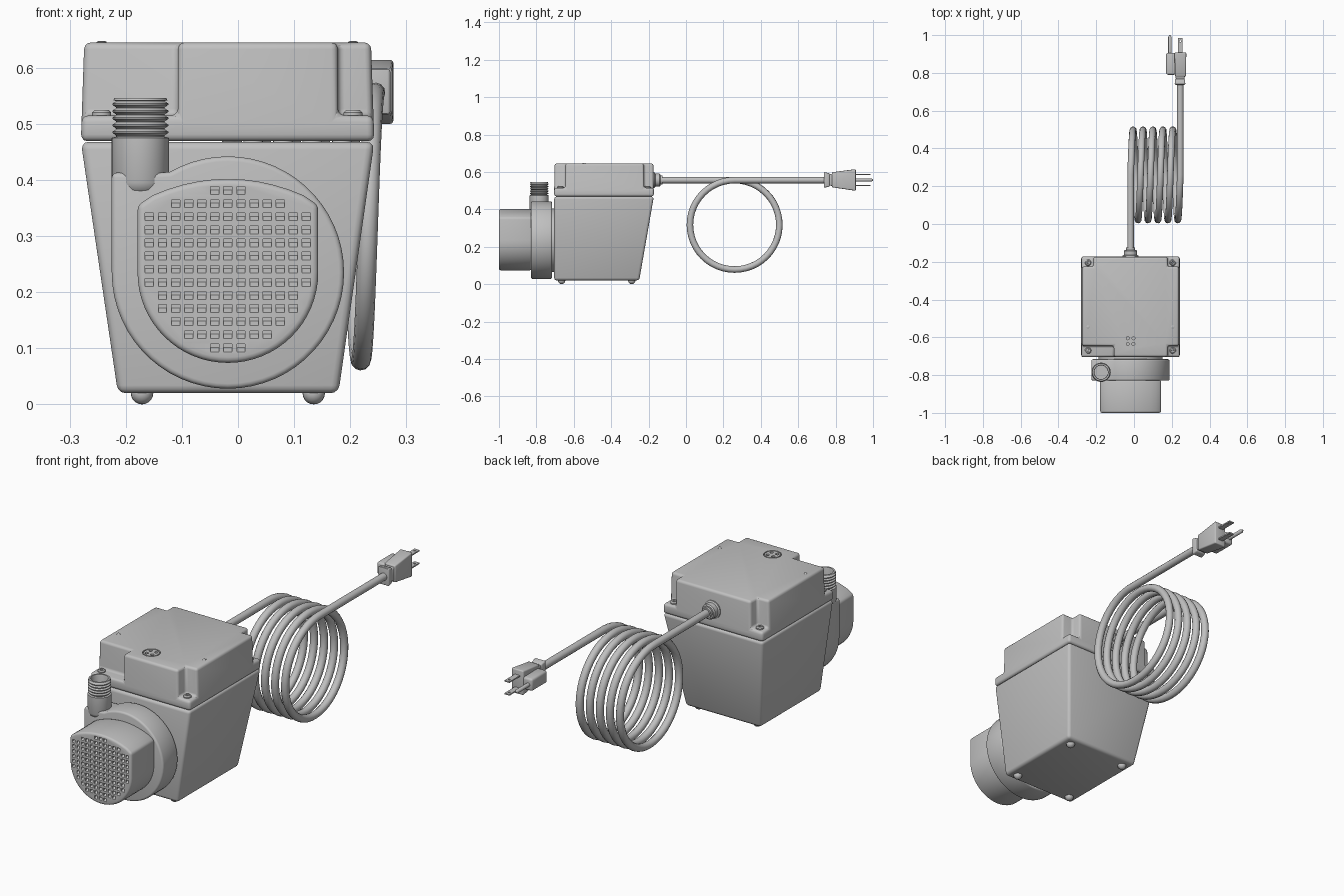
import bpy, bmesh, math
from mathutils import Matrix, Vector

if "Cube" in bpy.data.objects:
    bpy.data.objects.remove(bpy.data.objects["Cube"])

grey = bpy.data.materials.new("light_grey")
grey.diffuse_color = (0.53, 0.53, 0.53, 1)
grey.use_nodes = True
grey.node_tree.nodes["Principled BSDF"].inputs["Base Color"].default_value = grey.diffuse_color


def make(name, bm):
    bmesh.ops.recalc_face_normals(bm, faces=bm.faces)
    me = bpy.data.meshes.new(name)
    bm.to_mesh(me)
    bm.free()
    me.materials.append(grey)
    ob = bpy.data.objects.new(name, me)
    bpy.context.collection.objects.link(ob)
    return ob


def select(ob):
    bpy.ops.object.select_all(action='DESELECT')
    ob.select_set(True)
    bpy.context.view_layer.objects.active = ob


def finish(ob, bevel=0, cutter=None, after=None, seg=3):
    """Cut, bevel, cut again, then smooth with sharp edges kept."""
    for kind, val in (('BOOLEAN', cutter), ('BEVEL', bevel), ('BOOLEAN', after)):
        if not val:
            continue
        m = ob.modifiers.new(kind, kind)
        if kind == 'BEVEL':
            m.width, m.segments, m.limit_method = val, seg, 'ANGLE'
            m.angle_limit = math.radians(35)
        else:
            m.object, m.operation, m.solver = val, 'DIFFERENCE', 'EXACT'
    select(ob)
    bpy.ops.object.convert(target='MESH')
    for c in (cutter, after):
        if c:
            bpy.data.objects.remove(c)
    bpy.ops.object.shade_smooth_by_angle(angle=math.radians(35))
    return ob


def add_hexa(bm, r0, l0, r1, l1, axis='z'):
    """Tapered box between two rectangles (a0, a1, b0, b1) at two levels."""
    rings = []
    for (a0, a1, b0, b1), l in ((r0, l0), (r1, l1)):
        pts = [(a0, b0), (a1, b0), (a1, b1), (a0, b1)]
        rings.append([bm.verts.new((a, b, l) if axis == 'z' else (a, l, b)) for a, b in pts])
    lo, hi = rings
    bm.faces.new(lo[::-1])
    bm.faces.new(hi)
    for i in range(4):
        j = (i + 1) % 4
        bm.faces.new((lo[i], lo[j], hi[j], hi[i]))


def hexa(name, *args, **kw):
    bm = bmesh.new()
    add_hexa(bm, *args, **kw)
    return make(name, bm)


def prism(name, pts, y0, y1):
    """Outline in x/z pushed along y."""
    bm = bmesh.new()
    f = bm.faces.new([bm.verts.new((x, y0, z)) for x, z in pts])
    r = bmesh.ops.extrude_face_region(bm, geom=[f])
    bmesh.ops.translate(bm, vec=(0, y1 - y0, 0),
                        verts=[v for v in r['geom'] if isinstance(v, bmesh.types.BMVert)])
    return make(name, bm)


def lathe(name, prof, loc, axis='z', n=32):
    """Spin (radius, height) points around an axis."""
    bm = bmesh.new()
    vs = [bm.verts.new((r, 0, h)) for r, h in prof]
    es = [bm.edges.new(p) for p in zip(vs, vs[1:])]
    bmesh.ops.spin(bm, geom=vs + es, cent=(0, 0, 0), axis=(0, 0, 1),
                   angle=math.tau, steps=n, use_duplicate=False)
    bmesh.ops.remove_doubles(bm, verts=bm.verts, dist=1e-5)
    if axis == 'y':
        bm.transform(Matrix.Rotation(-math.pi / 2, 4, 'X'))
    bm.transform(Matrix.Translation(loc))
    return make(name, bm)


def arc(cx, cz, r, a0, a1, n):
    ang = [math.radians(a0 + (a1 - a0) * i / n) for i in range(n + 1)]
    return [(cx + r * math.cos(a), cz + r * math.sin(a)) for a in ang]


CX = -0.018

# Tapered tank
finish(hexa("tank", (-.214, .179, -.705, -.25), .02, (-.28, .243, -.705, -.172), .468), .014)

# Lid with four corner notches, the front left one wider
bm = bmesh.new()
for x0, x1, y0, y1 in ((-.4, -.107, -.8, -.645), (.178, .4, -.8, -.645),
                       (-.4, -.215, -.225, 0), (.178, .4, -.225, 0)):
    add_hexa(bm, (x0, x1, y0, y1), .515, (x0, x1, y0, y1), .8)
notches = make("notch_cutter", bm)
bm = bmesh.new()
for k in range(4):
    a = math.pi / 4 + k * math.pi / 2
    bmesh.ops.create_cone(bm, cap_ends=True, segments=16, radius1=.008, radius2=.008, depth=.03,
                          matrix=Matrix.Translation((CX + .021 * math.cos(a), -.62 + .021 * math.sin(a), .645)))
holes = make("vent_cutter", bm)
ring = lathe("ring_cutter", [(.034, .638), (.039, .638), (.039, .66), (.034, .66), (.034, .638)], (CX, -.62, 0))
lid = hexa("lid", (-.28, .243, -.705, -.172), .469, (-.274, .237, -.703, -.174), .645)
finish(lid, .012, notches, holes)
finish(lid, 0, ring)
for x in (-.243, .205):
    finish(lathe("lid_pin", [(0, .64), (.009, .64), (.009, .646), (.005, .648), (0, .648)], (x, -.545, 0), n=16))
    for y in (-.67, -.205):
        finish(lathe("lid_screw", [(0, .51), (.017, .51), (.017, .52), (.012, .525), (.006, .525),
                                   (.005, .521), (0, .521)], (x, y, 0), n=20))

# Ball feet
for x in (-.171, .135):
    for y in (-.665, -.29):
        finish(lathe("foot", [(.02 * math.sin(math.pi * i / 10), .02 - .02 * math.cos(math.pi * i / 10))
                              for i in range(11)], (x, y, 0), n=20))

# Pump housing: round with a square shoulder under the outlet
outline = arc(CX, .235, .207, 180, 480, 50) + [(-.14, .413), (-.225, .413)]
finish(prism("pump_housing", outline, -.829, -.716), .009)
finish(prism("housing_neck", arc(CX, .235, .17, 0, 352.5, 47), -.72, -.70))

# Intake cover with grille of small louvre holes
top = [(.143, .355)] + [(CX + .161 * t, .402 - .042 * t * t) for t in
                        [1 - i / 6 for i in range(1, 12)]] + [(-.179, .355)]
cover = prism("intake_cover", arc(CX, .235, .161, 180, 360, 32) + top, -1.0, -.825)
bm = bmesh.new()
for r, count in enumerate((3, 9, 13, 13, 13, 13, 13, 13, 11, 11, 9, 7, 3)):
    z = .381 - r * .02335
    for c in range(count):
        x = CX + (c - (count - 1) / 2) * .0233
        tri = [(-1.01, z + .007), (-1.01, z - .007), (-1.0, z - .007), (-.988, z + .001), (-.988, z + .007)]
        a, b = ([bm.verts.new((x + s, *p)) for p in tri] for s in (-.0075, .0075))
        bm.faces.new(a)
        bm.faces.new(b[::-1])
        for i in range(5):
            bm.faces.new((a[i - 1], a[i], b[i], b[i - 1]))
finish(cover, .01, None, make("grille_cutter", bm))

# Threaded hollow outlet
prof = [(0, .372), (.035, .374), (.046, .382), (.051, .395), (.051, .475), (.043, .477)]
for k in range(5):
    z = .479 + k * .0125
    prof += [(.043, z), (.05, z + .005), (.05, z + .007), (.043, z + .0115)]
prof += [(.048, .542), (.046, .546), (.038, .546), (.036, .54), (.036, .42), (0, .42)]
finish(lathe("outlet_pipe", prof, (-.174, -.785, 0), n=40))

# Cord gland on the back
finish(lathe("cord_gland", [(0, -.18), (.042, -.18), (.042, -.168), (.035, -.164), (.035, -.142),
                            (.03, -.137), (.024, -.137), (.024, -.125), (0, -.125)], (CX, 0, .556), 'y'))

# Coiled cord
path = [(CX, -.16, .556), (CX, .05, .556)]
N = 48 * 5
X1 = .245
for i in range(N + 1):
    a = math.tau * i / 48
    path.append((CX + (X1 - CX) * i / N, .26 + .239 * math.sin(a), .317 + .239 * math.cos(a)))
path += [(X1, .5, .556), (X1, .76, .556)]
cu = bpy.data.curves.new("cord", 'CURVE')
cu.dimensions = '3D'
cu.bevel_depth, cu.bevel_resolution, cu.use_fill_caps = .0175, 4, True
sp = cu.splines.new('POLY')
sp.points.add(len(path) - 1)
for p, co in zip(sp.points, path):
    p.co = (*co, 1)
cu.materials.append(grey)
cord = bpy.data.objects.new("cord", cu)
bpy.context.collection.objects.link(cord)
finish(cord)

# Plug: collar, flared body, ground housing and three prongs
finish(hexa("plug_collar", (.215, .272, .515, .6), .737, (.218, .27, .522, .592), .768, axis='y'), .006)
finish(hexa("plug_neck", (.222, .266, .53, .585), .76, (.218, .272, .52, .595), .8, axis='y'), .006)
finish(hexa("plug_body", (.218, .275, .518, .598), .78, (.214, .277, .499, .615), .908, axis='y'), .006)
finish(hexa("ground_housing", (.17, .222, .528, .586), .79, (.17, .222, .528, .586), .906, axis='y'), .01)
finish(lathe("ground_pin", [(0, .9), (.009, .9), (.009, .99), (.004, 1.0), (0, 1.0)], (.19, 0, .557), 'y', 16))
for z in (.527, .587):
    hole = lathe("blade_hole_cutter", [(0, z - .02), (.005, z - .02), (.005, z + .02), (0, z + .02)],
                 (X1, .968, 0), n=12)
    finish(hexa("blade", (.232, .258, z - .003, z + .003), .9, (.232, .258, z - .003, z + .003), .986,
                axis='y'), 0, hole)
